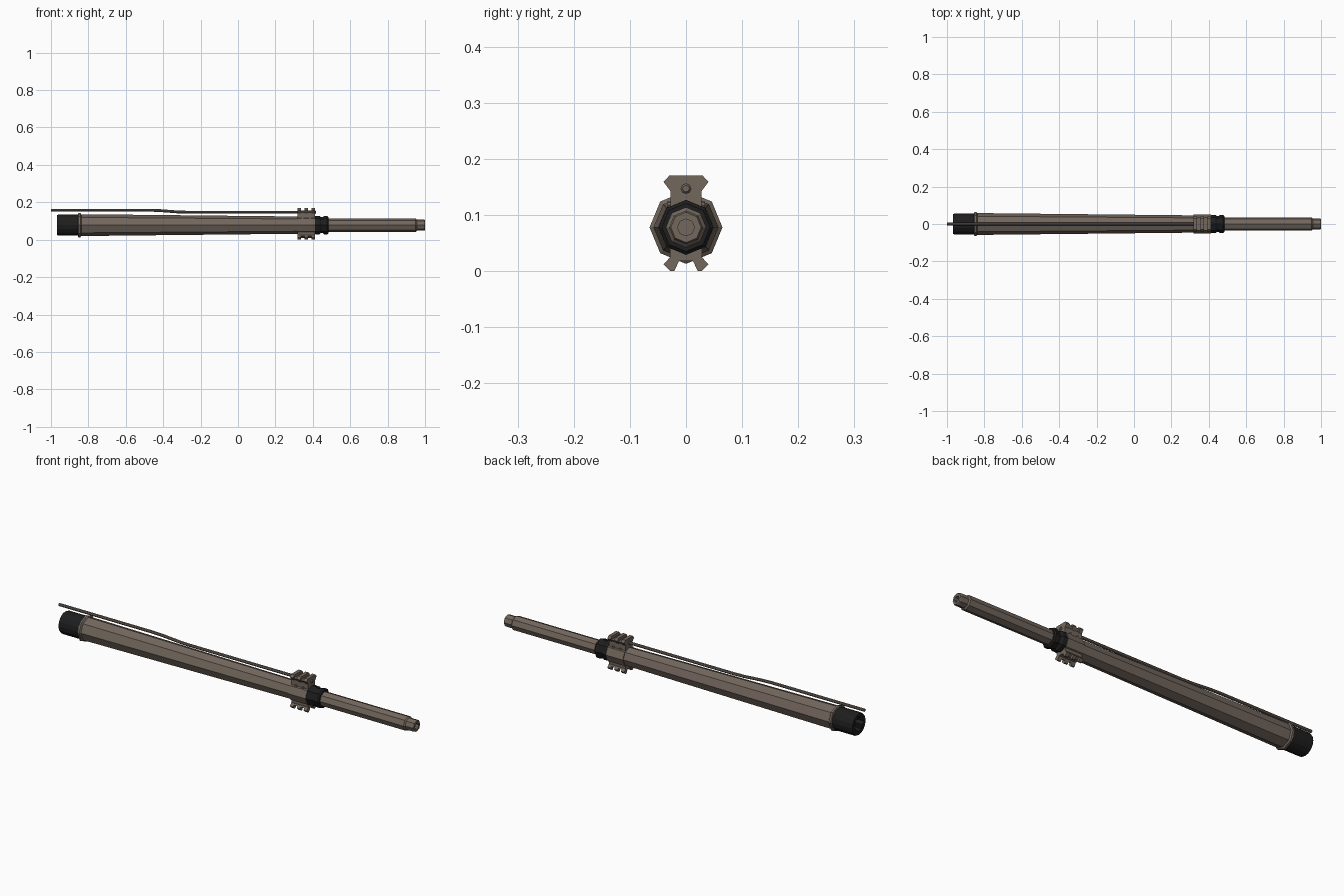
import bpy, bmesh, math
from mathutils import Vector

if "Cube" in bpy.data.objects:
    bpy.data.objects.remove(bpy.data.objects["Cube"])

AXIS_Z = 0.078


def material(name, rgb):
    m = bpy.data.materials.new(name)
    m.diffuse_color = (*rgb, 1)
    m.use_nodes = True
    m.node_tree.nodes["Principled BSDF"].inputs["Base Color"].default_value = m.diffuse_color
    return m


BROWN = material("brown metal", (0.17, 0.135, 0.11))
BLACK = material("black steel", (0.013, 0.013, 0.013))


def finish(name, bm, mat):
    bmesh.ops.recalc_face_normals(bm, faces=bm.faces)
    me = bpy.data.meshes.new(name)
    bm.to_mesh(me)
    bm.free()
    me.materials.append(mat)
    ob = bpy.data.objects.new(name, me)
    bpy.context.collection.objects.link(ob)
    return ob


def loft(bm, rings, close=True):
    """Skin a list of vertex rings and cap both ends."""
    for a, b in zip(rings, rings[1:]):
        n = len(a)
        for i in range(n):
            j = (i + 1) % n
            bm.faces.new((a[i], a[j], b[j], b[i]))
    if close:
        bm.faces.new(rings[0])
        bm.faces.new(rings[-1])


def lathe(name, profile, mat, sides=8, cz=AXIS_Z, star=1.0, star_from=99):
    """Turn (x, radius) pairs around the x axis; later rings may be notched."""
    bm = bmesh.new()
    rings = []
    for k, (x, r) in enumerate(profile):
        ring = []
        for i in range(sides):
            a = math.tau * i / sides
            s = star if k >= star_from and i % 2 else 1
            ring.append(bm.verts.new((x, r * s * math.sin(a), cz + r * s * math.cos(a))))
        rings.append(ring)
    loft(bm, rings)
    return finish(name, bm, mat)


def extrude(name, outline, spans, mat):
    """Extrude a (y, z) outline along x for every span."""
    bm = bmesh.new()
    for x0, x1 in spans:
        loft(bm, [[bm.verts.new((x, y, z)) for y, z in outline] for x in (x0, x1)])
    return finish(name, bm, mat)


# Tapered main barrel and its rear flange
lathe("main_barrel", [(-0.85, 0.058), (-0.8, 0.058), (0.33, 0.046), (0.42, 0.044)], BROWN)
lathe("rear_flange", [(-0.856, 0.058), (-0.853, 0.065), (-0.843, 0.065), (-0.838, 0.058)], BROWN)

# Black breech extension, with a notched recess in its rear end
lathe("breech_extension", [(-0.85, 0.056), (-0.96, 0.056), (-0.967, 0.053),
                           (-0.967, 0.042), (-0.91, 0.042)],
      BLACK, sides=16, star=0.68, star_from=3)

# Grooved black collar ahead of the block
lathe("collar", [(0.408, 0.044), (0.415, 0.049), (0.435, 0.049), (0.443, 0.043),
                 (0.453, 0.043), (0.461, 0.049), (0.477, 0.049), (0.483, 0.043)], BLACK)

# Slim muzzle section with a stepped tip and open bore
lathe("muzzle", [(0.47, 0.036), (0.95, 0.036), (0.956, 0.030), (0.995, 0.030),
                 (1.0, 0.027), (1.0, 0.015), (0.96, 0.015)], BROWN)

# Block body: faceted sleeve plus a neck below the top rail
R = 0.05
SPAN = [(0.318, 0.412)]
sleeve = [(R * math.sin(math.tau * i / 8), AXIS_Z + R * math.cos(math.tau * i / 8)) for i in range(8)]
extrude("block_sleeve", sleeve, SPAN, BROWN)
extrude("block_neck", [(-0.028, 0.085), (0.028, 0.085), (0.028, 0.146), (0.036, 0.156),
                       (-0.036, 0.156), (-0.028, 0.146)], SPAN, BROWN)
extrude("block_underside", [(-0.03, 0.06), (-0.028, 0.026), (-0.012, 0.018), (0.012, 0.018),
                            (0.028, 0.026), (0.03, 0.06)], SPAN, BROWN)

# Rail lugs on top, and on the two lower corners
LUGS = [(0.318, 0.336), (0.356, 0.374), (0.394, 0.412)]
extrude("top_rail_lugs", [(-0.028, 0.143), (0.028, 0.143), (0.04, 0.159), (0.03, 0.17),
                          (-0.03, 0.17), (-0.04, 0.159)], LUGS, BROWN)
for side, word in ((-1, "left"), (1, "right")):
    foot = [(0.012, 0.019), (0.021, 0.0), (0.028, 0.0), (0.04, 0.0125), (0.028, 0.025), (0.02, 0.04)]
    extrude(word + "_lower_lugs", [(side * y, z) for y, z in foot], LUGS, BROWN)
    base = [(0.012, 0.019), (0.017, 0.010), (0.033, 0.019), (0.028, 0.026), (0.02, 0.04)]
    extrude(word + "_lower_rail", [(side * y, z) for y, z in base], SPAN, BROWN)

# Cross pins through the block
for n, x in enumerate((0.345, 0.385)):
    bm = bmesh.new()
    rings = [[bm.verts.new((x + 0.006 * math.cos(math.tau * i / 8), y,
                            0.118 + 0.006 * math.sin(math.tau * i / 8))) for i in range(8)]
             for y in (-0.034, 0.034)]
    loft(bm, rings)
    finish("cross_pin_%d" % (n + 1), bm, BROWN)

# Thin tube above the barrel with a gentle offset bend
bm = bmesh.new()
path = [(-1.0, 0.158), (-0.48, 0.158), (-0.42, 0.156), (-0.33, 0.149), (-0.27, 0.147), (0.33, 0.147)]
rings = [[bm.verts.new(Vector((x, 0.0075 * math.cos(math.tau * i / 8),
                               z + 0.0075 * math.sin(math.tau * i / 8)))) for i in range(8)]
         for x, z in path]
loft(bm, rings)
finish("gas_tube", bm, BROWN)

# Rounded plug where the tube meets the front of the block
lathe("tube_plug", [(0.40, 0.009), (0.414, 0.009), (0.417, 0.006)], BROWN, cz=0.147)
